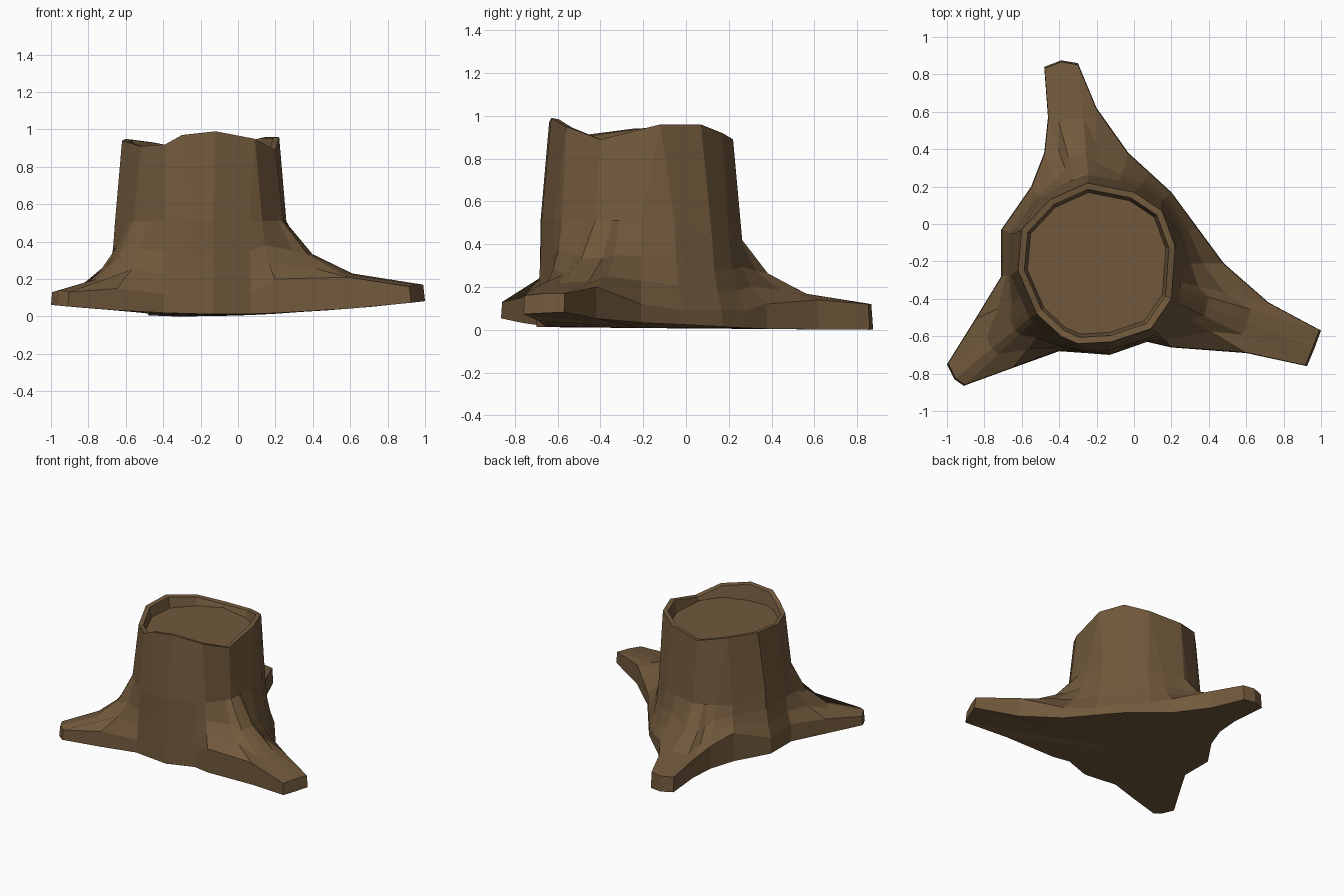
import bpy, bmesh, math

if "Cube" in bpy.data.objects:
    bpy.data.objects.remove(bpy.data.objects["Cube"])

CX, CY = -0.2, -0.21          # trunk axis
FLOOR_Z = 0.875               # sunken cut surface

# Footprint section, counter-clockwise: x, y, height of the root's side wall
FOOT = [
    # front right hollow and right root
    (0.07, -0.63, .12), (0.20, -0.66, .20), (0.60, -0.69, .21),
    (0.925, -0.76, .16), (0.965, -0.665, .17), (1.0, -0.57, .17),
    (0.72, -0.42, .20), (0.48, -0.21, .12),
    # skirt between right and back roots
    (0.34, -0.02, .09), (0.20, 0.17, .09), (0.08, 0.28, .09), (-0.03, 0.38, .12),
    # back root
    (-0.20, 0.62, .14), (-0.30, 0.86, .12), (-0.39, 0.875, .12),
    (-0.48, 0.84, .12), (-0.46, 0.57, .15), (-0.48, 0.38, .19), (-0.55, 0.20, .24),
    # left side and front left root
    (-0.71, -0.03, .16), (-0.71, -0.28, .17), (-0.85, -0.51, .16),
    (-1.00, -0.75, .13), (-0.96, -0.83, .14), (-0.91, -0.865, .13),
    (-0.65, -0.77, .15), (-0.40, -0.68, .12),
    # front
    (-0.26, -0.69, .10), (-0.13, -0.70, .10),
]

# Broken rim corners: x, y, z
RIM = [
    (.22, -.12, .96), (.15, .07, .96), (0, .17, .92), (-.25, .22, .89),
    (-.45, .13, .93), (-.60, -.03, .95), (-.62, -.25, .94), (-.52, -.48, .91),
    (-.39, -.60, .92), (-.35, -.63, .87), (-.30, -.64, .97), (-.12, -.63, .99),
    (.09, -.56, .95), (.20, -.40, .89),
]


def angle(x, y):
    return math.atan2(y - CY, x - CX)


def ground(x, y):
    """Underside height: roots lift slightly to the sides."""
    return max(0, .012 + .05 * x * x + .02 * max(x, 0) - .02 * max(y, 0))


def nearest_corner(a):
    return max(RIM, key=lambda c: math.cos(angle(c[0], c[1]) - a))


def trunk_radius(a):
    """Distance from the axis to the faceted trunk side in direction a."""
    ux, uy = math.cos(a), math.sin(a)
    best = 0
    for p, q in zip(RIM, RIM[1:] + RIM[:1]):
        px, py, ex, ey = p[0] - CX, p[1] - CY, q[0] - p[0], q[1] - p[1]
        det = ux * ey - uy * ex
        if abs(det) < 1e-6:
            continue
        r = (px * ey - py * ex) / det
        t = (px * uy - py * ux) / det
        if r > 0 and -1e-4 <= t <= 1.0001:
            best = max(best, r)
    return best or .43


# Profile of one column, from the ground up and over the rim
def column(x, y, wall):
    r, a = math.hypot(x - CX, y - CY), angle(x, y)
    ux, uy = math.cos(a), math.sin(a)
    base = min(trunk_radius(a) + .045, r - .01)
    waist = .42 if uy > .5 else .51
    span = r - base
    low, high = (.16, .48) if span > .3 else (.28, .58)
    rise = waist - wall
    steps = [
        (r, ground(x, y)),
        (r * .992, wall),
        (base + span * .5, wall + rise * low),
        (base + span * .2, wall + rise * high),
        (base, waist),
    ]
    pts = [(CX + ux * d, CY + uy * d, z) for d, z in steps]
    kx, ky, kz = nearest_corner(a)
    for s, z in ((1, kz), (.92, kz - .005), (.88, FLOOR_Z - .01)):
        pts.append((CX + (kx - CX) * s, CY + (ky - CY) * s, z))
    return pts


bm = bmesh.new()
cols = [[bm.verts.new(p) for p in column(*s)] for s in FOOT]
under = bm.verts.new((CX, CY, .008))
for a, b in zip(cols, cols[1:] + cols[:1]):
    for i in range(len(a) - 1):
        bm.faces.new((a[i], b[i], b[i + 1], a[i + 1]))
    bm.faces.new((b[0], a[0], under))
bm.faces.new([c[-1] for c in cols])       # cut wood floor
bmesh.ops.remove_doubles(bm, verts=bm.verts, dist=.0005)
bmesh.ops.recalc_face_normals(bm, faces=bm.faces)

mesh = bpy.data.meshes.new("tree_stump")
bm.to_mesh(mesh)
bm.free()
stump = bpy.data.objects.new("tree_stump", mesh)
bpy.context.collection.objects.link(stump)

bark = bpy.data.materials.new("brown bark")
bark.diffuse_color = (.165, .099, .045, 1)
bark.use_nodes = True
bark.node_tree.nodes["Principled BSDF"].inputs["Base Color"].default_value = bark.diffuse_color
mesh.materials.append(bark)
